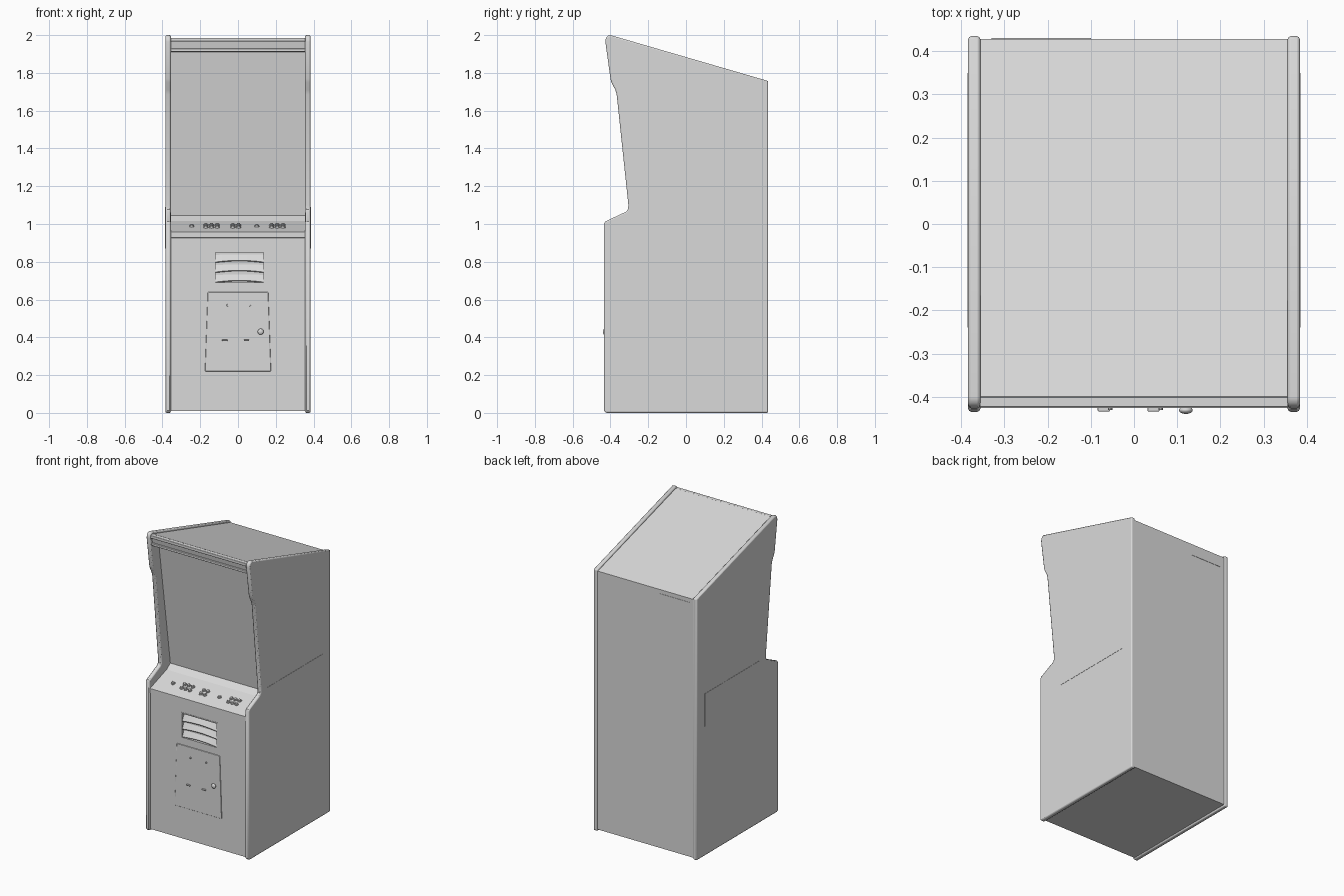
import bpy, bmesh, math
from mathutils import Matrix, Vector

if "Cube" in bpy.data.objects:
    bpy.data.objects.remove(bpy.data.objects["Cube"])

grey = bpy.data.materials.new("cabinet grey")
grey.diffuse_color = (0.7, 0.7, 0.7, 1)
grey.use_nodes = True
grey.node_tree.nodes["Principled BSDF"].inputs["Base Color"].default_value = grey.diffuse_color


def finish(name, bm, bevel=0.0, segs=2, smooth=True):
    bmesh.ops.recalc_face_normals(bm, faces=bm.faces[:])
    me = bpy.data.meshes.new(name)
    bm.to_mesh(me)
    bm.free()
    ob = bpy.data.objects.new(name, me)
    bpy.context.collection.objects.link(ob)
    me.materials.append(grey)
    if bevel:
        m = ob.modifiers.new("bevel", 'BEVEL')
        m.width, m.segments = bevel, segs
        m.limit_method, m.angle_limit = 'ANGLE', math.radians(40)
    if smooth:
        bpy.ops.object.select_all(action='DESELECT')
        ob.select_set(True)
        bpy.context.view_layer.objects.active = ob
        bpy.ops.object.shade_smooth_by_angle(angle=math.radians(35))
    return ob


def prism(name, pts, shift, **kw):
    """Closed outline of 3D points swept along a vector."""
    bm = bmesh.new()
    f = bm.faces.new([bm.verts.new(p) for p in pts])
    r = bmesh.ops.extrude_face_region(bm, geom=[f])
    vs = [g for g in r['geom'] if isinstance(g, bmesh.types.BMVert)]
    bmesh.ops.translate(bm, verts=vs, vec=Vector(shift))
    return finish(name, bm, **kw)


def across(name, yz, x0, x1, **kw):
    return prism(name, [(x0, y, z) for y, z in yz], (x1 - x0, 0, 0), **kw)


def plate(name, xz, y0, y1, **kw):
    return prism(name, [(x, y0, z) for x, z in xz], (0, y1 - y0, 0), **kw)


def rect(a0, a1, b0, b1):
    return [(a0, b0), (a1, b0), (a1, b1), (a0, b1)]


# side panels with rounded edge trim
side = [(-0.425, 0), (-0.435, 0.012), (-0.435, 1.0), (-0.428, 1.013), (-0.318, 1.065),
        (-0.307, 1.078), (-0.305, 1.1), (-0.367, 1.685), (-0.374, 1.71), (-0.395, 1.75),
        (-0.4, 1.77), (-0.427, 1.965), (-0.424, 1.985), (-0.414, 1.996), (-0.4, 2.0),
        (0.435, 1.757), (0.435, 0)]
for s, n in ((-1, "left"), (1, "right")):
    across(n + "_side_panel", side, s * 0.356, s * 0.384, bevel=0.007)
    # plain inset plate on the outer side
    across(n + "_side_plate", rect(-0.24, 0.35, 0.87, 1.09), s * 0.383, s * 0.3855, smooth=False)

# main body between the sides: front, control deck, screen, hood, roof, back
body = [(-0.42, 0.01), (-0.42, 0.925), (-0.426, 0.928), (-0.426, 0.957), (-0.25, 1.017),
        (-0.21, 1.045), (-0.335, 1.91), (-0.398, 1.915), (-0.41, 1.982), (-0.4, 1.986),
        (0.429, 1.747), (0.429, 0.01)]
cabinet = across("cabinet_body", body, -0.36, 0.36, smooth=False)

# marquee retainer strips
across("lower_marquee_strip", rect(-0.412, -0.39, 1.912, 1.928), -0.357, 0.357, bevel=0.003)
across("upper_marquee_strip", rect(-0.424, -0.40, 1.966, 1.986), -0.357, 0.357, bevel=0.003)

# back vent plate
plate("back_plate", rect(-0.33, -0.1, 1.67, 1.72), 0.428, 0.431, smooth=False)

# coin return recess cut into the front
cutter = plate("recess_cutter", rect(-0.12, 0.135, 0.69, 0.85), -0.45, -0.402, smooth=False)
cutter.hide_render = True
cutter.display_type = 'WIRE'
cut = cabinet.modifiers.new("recess", 'BOOLEAN')
cut.object, cut.operation, cut.solver = cutter, 'DIFFERENCE', 'EXACT'

# three bowed, sloping slats filling the recess
for i in range(3):
    z = 0.693 + i * 0.053
    bm = bmesh.new()
    rows = []
    for k in range(13):
        u = k / 12
        bow = 0.009 * math.sin(math.pi * u)
        x = -0.12 + 0.255 * u
        rows.append([bm.verts.new((x, y, zz)) for y, zz in
                     ((-0.421, z + bow), (-0.40, z + 0.042), (-0.398, z + 0.036), (-0.418, z - 0.004 + bow))])
    for a, b in zip(rows, rows[1:]):
        for j in range(4):
            bm.faces.new((a[j], a[(j + 1) % 4], b[(j + 1) % 4], b[j]))
    bm.faces.new(rows[0])
    bm.faces.new(rows[-1])
    finish("vent_slat", bm)

# thin rim around the recess
for r in (rect(-0.128, 0.143, 0.85, 0.857), rect(-0.128, 0.143, 0.683, 0.69),
          rect(-0.128, -0.12, 0.69, 0.85), rect(0.135, 0.143, 0.69, 0.85)):
    plate("vent_rim", r, -0.422, -0.415, smooth=False)

# coin door: slightly tapered raised plate
plate("coin_door", [(-0.175, 0.22), (0.175, 0.22), (0.16, 0.64), (-0.16, 0.64)],
      -0.424, -0.415, bevel=0.003)


def cylinder(name, loc, r, depth, rot, sides=16, bevel=0.0):
    bm = bmesh.new()
    bmesh.ops.create_cone(bm, cap_ends=True, segments=sides, radius1=r, radius2=r * 0.9, depth=depth,
                          matrix=Matrix.Translation(loc) @ rot)
    return finish(name, bm, bevel=bevel)


facing = Matrix.Rotation(math.radians(90), 4, 'X')
# coin slots, screws and the lock knob
for x in (-0.055, 0.062):
    cylinder("door_screw", (x, -0.426, 0.57), 0.006, 0.01, facing, 10)
for x in (-0.07, 0.045):
    plate("coin_slot_lip", rect(x - 0.014, x + 0.014, 0.38, 0.388), -0.434, -0.42, bevel=0.002)
cylinder("lock_stem", (0.12, -0.426, 0.43), 0.009, 0.014, facing, 12)
bm = bmesh.new()
bmesh.ops.create_uvsphere(bm, u_segments=16, v_segments=10, radius=1, matrix=Matrix.Translation(
    (0.12, -0.431, 0.43)) @ Matrix.Diagonal((0.016, 0.009, 0.016, 1)))
finish("lock_knob", bm)

# control buttons on the sloped deck
slope = math.atan2(0.06, 0.176)
tilt = Matrix.Rotation(slope, 4, 'X')


def button(x, d):
    c = Vector((x, -0.338 + d * math.cos(slope), 0.987 + d * math.sin(slope)))
    n = Vector((0, -math.sin(slope), math.cos(slope)))
    cylinder("button_ring", c + n * 0.002, 0.0135, 0.008, tilt)
    cylinder("button_cap", c + n * 0.006, 0.009, 0.012, tilt, bevel=0.002)


for x in (-0.245, 0.1):
    button(x, 0)
for cx, cols in ((-0.14, 3), (-0.012, 2), (0.208, 3)):
    for c in range(cols):
        for d in (-0.017, 0.017):
            button(cx + (c - (cols - 1) / 2) * 0.03, d)
